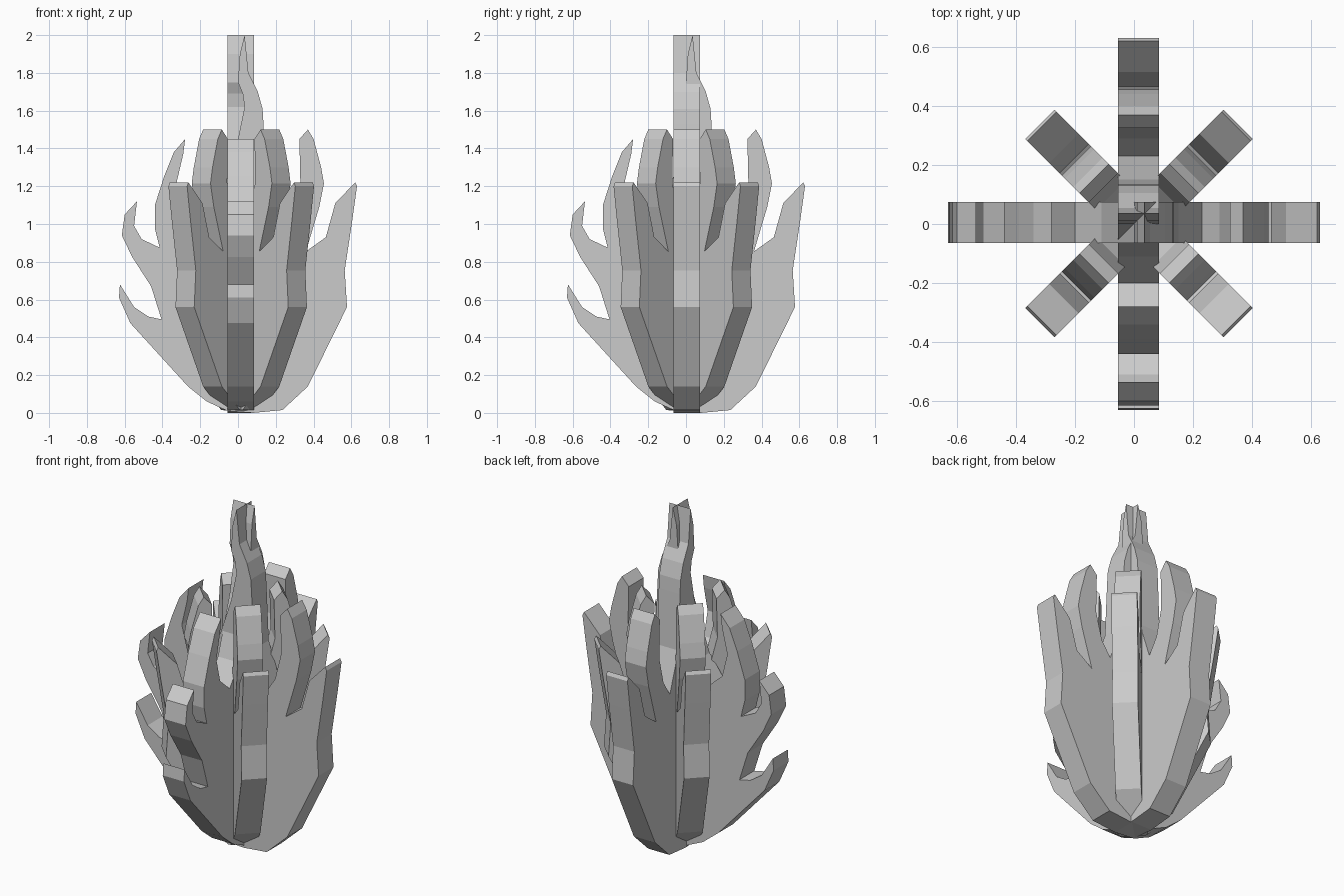
import bpy, bmesh, math
from mathutils import Matrix

THICK = 0.14

# right-hand half of the flame outline: base, outer tongue, inner tongue, notch
right_half = [
    (0.08, 0.0), (0.235, 0.015), (0.37, 0.14), (0.577, 0.56), (0.565, 0.755),
    (0.605, 1.02), (0.63, 1.2), (0.62, 1.22), (0.515, 1.11), (0.465, 0.93),
    (0.36, 0.855), (0.43, 1.09), (0.455, 1.215), (0.44, 1.3), (0.4, 1.45),
    (0.37, 1.5), (0.325, 1.45), (0.33, 1.22), (0.29, 1.06), (0.23, 0.97)]

# central spike
spike = [
    (0.15, 1.2), (0.135, 1.53), (0.13, 1.61), (0.105, 1.7), (0.055, 1.8),
    (0.045, 1.9), (0.035, 2.0), (0.01, 1.9), (0.0, 1.75), (0.025, 1.69),
    (0.035, 1.62), (0.0, 1.45), (-0.04, 1.33), (-0.11, 1.12)]

# left-hand half: three tongues, running down to the base
left_half = [
    (-0.2, 1.0), (-0.29, 1.08), (-0.325, 1.22), (-0.29, 1.37), (-0.28, 1.45),
    (-0.34, 1.38), (-0.39, 1.255), (-0.44, 1.1), (-0.44, 0.975), (-0.415, 0.875),
    (-0.51, 0.92), (-0.55, 0.99), (-0.535, 1.12), (-0.6, 1.05), (-0.615, 0.94),
    (-0.56, 0.825), (-0.46, 0.67), (-0.405, 0.495), (-0.475, 0.51), (-0.55, 0.56),
    (-0.625, 0.68), (-0.63, 0.61), (-0.57, 0.475), (-0.265, 0.14), (-0.165, 0.06),
    (-0.055, 0.01)]


def slab(name, outline, angle, centre):
    """Flat outline in the xz plane, thickened and turned about z."""
    bm = bmesh.new()
    face = bm.faces.new([bm.verts.new((x, -THICK / 2, z)) for x, z in outline])
    ext = bmesh.ops.extrude_face_region(bm, geom=[face], use_keep_orig=True)
    moved = [g for g in ext["geom"] if isinstance(g, bmesh.types.BMVert)]
    bmesh.ops.translate(bm, verts=moved, vec=(0, THICK, 0))
    bmesh.ops.recalc_face_normals(bm, faces=bm.faces)
    mesh = bpy.data.meshes.new(name)
    bm.transform(Matrix.Translation((*centre, 0)) @ Matrix.Rotation(angle, 4, 'Z'))
    bm.to_mesh(mesh)
    bm.free()
    ob = bpy.data.objects.new(name, mesh)
    bpy.context.collection.objects.link(ob)
    return ob


# two full flame sheets crossing at right angles
full = right_half + spike + left_half
slab("flame_sheet_across", full, 0, (0, 0.005))
slab("flame_sheet_deep", full, math.pi / 2, (0.015, 0))

# four half sheets on the diagonals, pulled in towards the middle
SHIFT = 0.155
half = [(0, 0.01)] + [(x - SHIFT, z) for x, z in right_half[1:]] + [(0, 1.08)]
for i in range(4):
    slab(f"diagonal_flame_{i + 1}", half, math.radians(45 + 90 * i), (0.017, 0.002))
